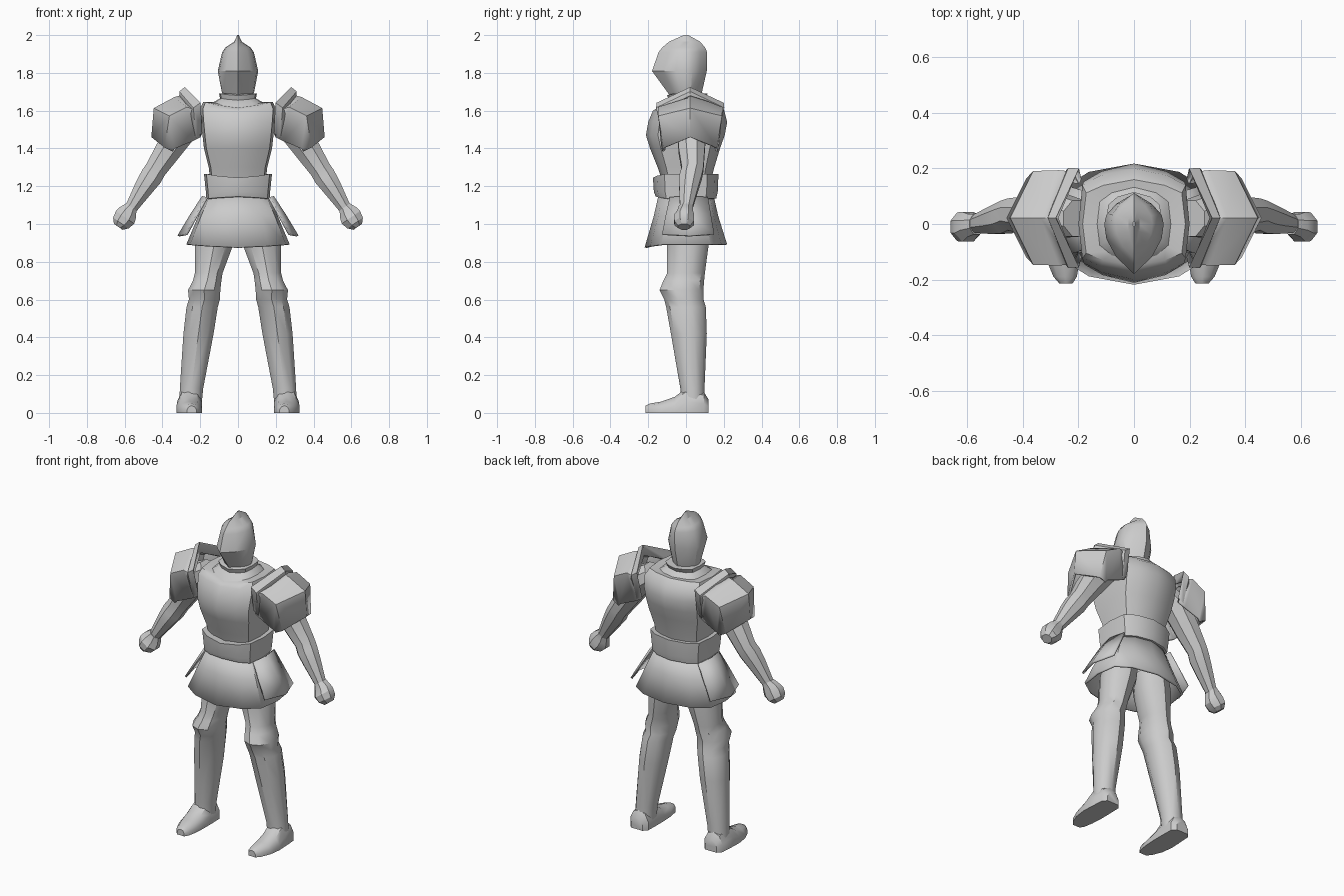
import bpy, math
from mathutils import Vector


def loft(name, rings, closed=True, caps=True, mirror=False, thick=0, angle=38):
    """Skin a list of equal-length point rings (or open rows) into an object."""
    n = len(rings[0])
    verts = [tuple(p) for r in rings for p in r]
    faces = []
    for i in range(len(rings) - 1):
        for j in range(n if closed else n - 1):
            k = (j + 1) % n
            faces.append((i * n + j, i * n + k, (i + 1) * n + k, (i + 1) * n + j))
    if closed and caps:
        faces.append(tuple(range(n))[::-1])
        faces.append(tuple(range(len(verts) - n, len(verts))))
    me = bpy.data.meshes.new(name)
    me.from_pydata(verts, [], faces)
    ob = bpy.data.objects.new(name, me)
    bpy.context.collection.objects.link(ob)
    bpy.ops.object.select_all(action='DESELECT')
    bpy.context.view_layer.objects.active = ob
    ob.select_set(True)
    bpy.ops.object.mode_set(mode='EDIT')
    bpy.ops.mesh.select_all(action='SELECT')
    bpy.ops.mesh.normals_make_consistent(inside=False)
    bpy.ops.object.mode_set(mode='OBJECT')
    bpy.ops.object.shade_smooth_by_angle(angle=math.radians(angle))
    if thick:
        m = ob.modifiers.new("thickness", 'SOLIDIFY')
        m.thickness, m.offset = thick, 0
    if mirror:
        m = ob.modifiers.new("mirror", 'MIRROR')
        m.use_clip = False
    return ob


def keeled(z, w, yf, yb, a=0.85, b=0.62, dip=0.0):
    """Twelve-sided body section with a keel at the front and the back."""
    half = [(0, yf, z - dip), (.6 * w, a * yf, z - dip * .5), (.93 * w, b * yf, z),
            (w, 0, z), (.93 * w, b * yb, z), (.6 * w, a * yb, z), (0, yb, z)]
    return half + [(-x, y, h) for x, y, h in half[-2:0:-1]]


def oval(z, cx, rx, yf, yb, n=10):
    cy, ry = (yf + yb) / 2, (yb - yf) / 2
    return [(cx + rx * math.sin(2 * math.pi * i / n),
             cy - ry * math.cos(2 * math.pi * i / n), z) for i in range(n)]


def tilted(c, r, ry=None, n=8):
    """Ring square to the direction of the lowered arm."""
    u, v = Vector((.82, 0, .57)), Vector((0, 1, 0))
    t = [2 * math.pi * (i + .5) / n for i in range(n)]
    return [Vector(c) + u * r * math.cos(k) + v * (ry or r) * math.sin(k) for k in t]


# Helmet with a sharp crest and a pointed visor
loft("helmet", [keeled(z, w, f, b, .66, .3) for z, w, f, b in [
    (1.655, .07, -.07, .07), (1.70, .086, -.10, .085), (1.81, .107, -.18, .11),
    (1.91, .084, -.145, .112), (1.935, .066, -.125, .10),
    (1.965, .02, -.09, .075), (2.0, .004, -.012, .012)]], angle=28)

# Neck guard with a flared rim
loft("neck_guard", [keeled(z, w, f, b, .85, .6, d) for z, w, f, b, d in [
    (1.60, .16, -.16, .16, .01), (1.645, .13, -.125, .13, .015), (1.665, .095, -.09, .10, .01),
    (1.69, .10, -.10, .115, .01), (1.69, .075, -.08, .085, 0)]])

# Breastplate
loft("breastplate", [keeled(z, w, f, b, .87, .7, d) for z, w, f, b, d in [
    (1.24, .148, -.13, .135, 0), (1.30, .155, -.15, .15, 0), (1.40, .18, -.19, .18, 0),
    (1.47, .188, -.212, .205, 0), (1.54, .195, -.20, .218, 0), (1.61, .20, -.175, .20, .01),
    (1.645, .185, -.15, .16, .03), (1.64, .12, -.11, .12, .02)]])

# Belt
loft("belt", [keeled(z, w, f, b, .88, .65, d) for z, w, f, b, d in [
    (1.13, .15, -.13, .13, -.01), (1.135, .168, -.16, .16, -.01), (1.17, .17, -.17, .168, .0),
    (1.265, .18, -.175, .172, .02), (1.26, .15, -.14, .14, .02)]])

# Armoured skirt
loft("skirt", [keeled(z, w, f, b, .86, .6, d) for z, w, f, b, d in [
    (1.15, .155, -.14, .14, 0), (1.04, .205, -.165, .165, .0), (.89, .268, -.213, .212, .015)]],
    caps=False, thick=.012)

# Side plates hanging from the belt
loft("side_plate", [
    [(.165, -.085, 1.14), (.185, .015, 1.145), (.165, .115, 1.14)],
    [(.215, -.105, 1.05), (.25, .015, 1.045), (.215, .13, 1.05)],
    [(.272, -.125, .945), (.315, .015, .937), (.272, .148, .945)]],
    closed=False, mirror=True, thick=.012)


def arch(c, top, low, wt, wl):
    """Open row over the shoulder: centre, shoulder corners and lower corners, as (x, z)."""
    y = .022
    return [(low[0], y - wl, low[1]), (top[0], y - wt, top[1]), (c[0], y, c[1]),
            (top[0], y + wt, top[1]), (low[0], y + wl, low[1])]


# Shoulder guard shell and its raised inner flange
loft("shoulder_guard", [
    arch((.285, 1.68), (.22, 1.60), (.20, 1.46), .16, .13),
    arch((.335, 1.665), (.27, 1.615), (.24, 1.44), .166, .135),
    arch((.44, 1.61), (.36, 1.57), (.335, 1.40), .163, .145),
    arch((.452, 1.46), (.385, 1.405), (.345, 1.385), .135, .14)],
    closed=False, mirror=True, thick=.014, angle=30)
loft("shoulder_flange", [
    arch((.275, 1.66), (.215, 1.59), (.20, 1.46), .155, .125),
    arch((.282, 1.722), (.20, 1.64), (.192, 1.48), .176, .14),
    arch((.308, 1.70), (.235, 1.615), (.222, 1.46), .178, .142),
    arch((.308, 1.66), (.25, 1.58), (.225, 1.45), .16, .13)],
    closed=False, mirror=True, thick=.006, angle=30)

# Arm and fist
loft("arm", [tilted(c, r) for c, r in [
    ((.20, .02, 1.58), .07), ((.27, .03, 1.53), .085), ((.37, .03, 1.39), .075),
    ((.435, .035, 1.29), .062), ((.46, .025, 1.25), .064), ((.50, .015, 1.19), .055),
    ((.572, 0, 1.075), .034)]], mirror=True)
loft("fist", [tilted(c, r, ry) for c, r, ry in [
    ((.565, 0, 1.09), .036, .04), ((.583, -.005, 1.06), .056, .045), ((.598, -.01, 1.035), .064, .058),
    ((.62, -.01, 1.005), .054, .056), ((.634, -.01, .985), .03, .035)]], mirror=True, angle=30)

# Leg: thigh, knee cap and greave in one skin
loft("leg", [oval(*r) for r in [
    (1.0, .11, .10, -.10, .12), (.89, .127, .107, -.10, .12), (.74, .155, .077, -.10, .10),
    (.70, .163, .079, -.12, .096), (.65, .179, .09, -.14, .092), (.60, .178, .086, -.115, .093),
    (.56, .19, .087, -.105, .105), (.42, .209, .084, -.08, .11), (.13, .246, .065, -.03, .098),
    (.04, .252, .062, -.03, .10)]], mirror=True)

# Foot, skinned from heel to toe
foot = []
for y, cx, hw, h in [(.12, .255, .04, .07), (.095, .255, .062, .11), (.0, .257, .066, .13),
                     (-.06, .258, .067, .085), (-.13, .255, .06, .06), (-.19, .248, .042, .05),
                     (-.214, .245, .024, .038)]:
    prof = [(-1, 0), (-1, .45), (-.65, .85), (0, 1), (.65, .85), (1, .45), (1, 0)]
    foot.append([(cx + hw * s, y, h * t) for s, t in prof])
loft("foot", foot, mirror=True)
